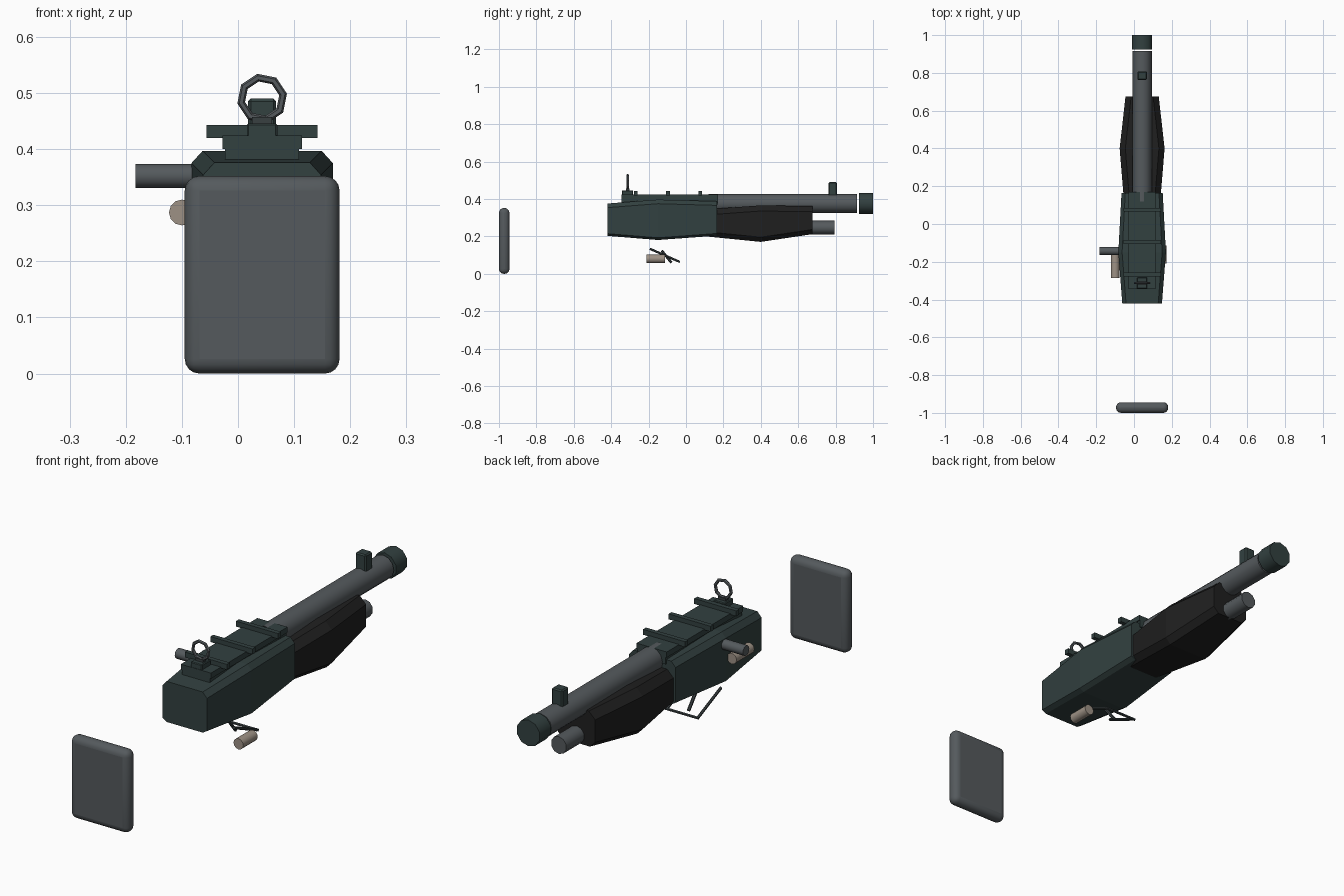
import bpy, bmesh, math
from mathutils import Vector

if "Cube" in bpy.data.objects:
    bpy.data.objects.remove(bpy.data.objects["Cube"])

CX = 0.043  # centre line of the body


def material(name, rgb):
    m = bpy.data.materials.new(name)
    m.diffuse_color = (*rgb, 1)
    m.use_nodes = True
    m.node_tree.nodes["Principled BSDF"].inputs["Base Color"].default_value = m.diffuse_color
    return m


GREEN = material("dark_green", (0.032, 0.052, 0.051))
STEEL = material("steel_grey", (0.090, 0.102, 0.110))
BLACK = material("grip_black", (0.014, 0.014, 0.014))
TAN = material("tan", (0.34, 0.285, 0.235))
DARK = material("dark_steel", (0.040, 0.050, 0.053))


def finish(name, bm, mat, smooth=False, bevel=0, segments=1):
    bmesh.ops.recalc_face_normals(bm, faces=bm.faces)
    me = bpy.data.meshes.new(name)
    bm.to_mesh(me)
    bm.free()
    me.materials.append(mat)
    ob = bpy.data.objects.new(name, me)
    bpy.context.collection.objects.link(ob)
    if bevel:
        b = ob.modifiers.new("bevel", "BEVEL")
        b.width, b.segments = bevel, segments
    if smooth:
        bpy.ops.object.select_all(action="DESELECT")
        ob.select_set(True)
        bpy.context.view_layer.objects.active = ob
        bpy.ops.object.shade_smooth_by_angle(angle=math.radians(50))
    return ob


def box(name, x, y, z, mat, **kw):
    """Box from (low, high) ranges."""
    bm = bmesh.new()
    bmesh.ops.create_cube(bm, size=1)
    for v in bm.verts:
        v.co = [sum(r) / 2 + c * (r[1] - r[0]) for r, c in zip((x, y, z), v.co)]
    return finish(name, bm, mat, **kw)


def tube(name, a, b, r, mat, sides=12, smooth=True, **kw):
    """Closed cylinder between two points."""
    a, b = Vector(a), Vector(b)
    bm = bmesh.new()
    bmesh.ops.create_cone(bm, cap_ends=True, segments=sides, radius1=r,
                          radius2=r, depth=(b - a).length)
    rot = (b - a).to_track_quat("Z", "Y")
    for v in bm.verts:
        v.co = rot @ v.co + (a + b) / 2
    return finish(name, bm, mat, smooth=smooth, **kw)


def loft(name, stations, chamfer, mat):
    """Chamfered box sections (y, half width, bottom, top) joined along y."""
    bm = bmesh.new()
    rings = []
    for y, w, lo, hi in stations:
        (bx, bz), (tx, tz) = chamfer
        half = [(w - bx, lo), (w, lo + bz), (w, hi - tz), (w - tx, hi)]
        pts = half + [(-x, z) for x, z in reversed(half)]
        rings.append([bm.verts.new((CX + x, y, z)) for x, z in pts])
    for r, s in zip(rings, rings[1:]):
        for i in range(8):
            j = (i + 1) % 8
            bm.faces.new((r[i], r[j], s[j], s[i]))
    bm.faces.new(rings[0])
    bm.faces.new(rings[-1])
    return finish(name, bm, mat)


# Butt plate
box("butt_plate", (-0.095, 0.181), (-1.0, -0.944), (0, 0.352), STEEL,
    bevel=0.026, segments=4, smooth=True)

# Receiver and handguard
loft("receiver", [(-0.42, 0.105, 0.203, 0.376), (-0.15, 0.126, 0.181, 0.397),
                  (0.165, 0.109, 0.204, 0.388)],
     ((0.02, 0.012), (0.02, 0.022)), GREEN)
loft("handguard", [(0.11, 0.095, 0.200, 0.345), (0.40, 0.119, 0.171, 0.366),
                   (0.675, 0.088, 0.212, 0.362)],
     ((0.025, 0.025), (0.03, 0.03)), BLACK)

# Top rail with cross bars
box("rail_base", (CX - 0.066, CX + 0.066), (-0.345, 0.17), (0.37, 0.402), GREEN)
box("rail_top", (CX - 0.071, CX + 0.071), (-0.345, 0.17), (0.400, 0.424), GREEN)
for i, y in enumerate((-0.268, -0.096, 0.076)):
    box(f"rail_bar_{i + 1}", (CX - 0.099, CX + 0.099), (y - 0.010, y + 0.010),
        (0.420, 0.443), GREEN)

# Barrel, muzzle and lower tube
tube("barrel", (CX, 0.12, 0.376), (CX, 0.915, 0.376), 0.051, STEEL, sides=12)
tube("muzzle_cap", (CX, 0.924, 0.377), (CX, 1.0, 0.377), 0.056, GREEN, sides=10)
tube("lower_tube", (CX, 0.55, 0.247), (CX, 0.795, 0.247), 0.037, STEEL, sides=10)

# Sights
box("front_sight", (CX - 0.025, CX + 0.025), (0.762, 0.808), (0.415, 0.490),
    GREEN, bevel=0.005)
box("rear_sight_base", (CX - 0.027, CX + 0.027), (-0.343, -0.283),
    (0.42, 0.446), GREEN, bevel=0.003)
box("rear_sight_stem", (CX - 0.018, CX + 0.018), (-0.322, -0.302),
    (0.44, 0.457), DARK)
bm = bmesh.new()
rows = []
for i in range(8):
    a = math.tau * (i + 0.25) / 8
    row = []
    for k in range(6):
        b = math.tau * k / 6
        r = 0.038 + 0.007 * math.cos(b)
        row.append(bm.verts.new((CX + r * math.cos(a), -0.312 + 0.007 * math.sin(b),
                                 0.490 + r * math.sin(a))))
    rows.append(row)
for i in range(8):
    for k in range(6):
        n, m = (i + 1) % 8, (k + 1) % 6
        bm.faces.new((rows[i][k], rows[n][k], rows[n][m], rows[i][m]))
finish("rear_sight_ring", bm, STEEL)

# Side handle and pins
tube("side_handle", (-0.183, -0.143, 0.352), (-0.06, -0.143, 0.352), 0.0215,
     STEEL, sides=12)
tube("left_pin", (-0.100, -0.285, 0.287), (-0.100, -0.165, 0.287), 0.023, TAN)
tube("right_pin", (0.149, -0.21, 0.080), (0.149, -0.113, 0.080), 0.023, TAN)

# Trigger and wire guard
for side, x in (("left", CX - 0.073), ("right", CX + 0.073)):
    tube(f"guard_{side}", (x, -0.193, 0.134), (x, -0.036, 0.065), 0.006, DARK, sides=6)
tube("guard_front", (CX - 0.077, -0.036, 0.065), (CX + 0.077, -0.036, 0.065),
     0.006, DARK, sides=6)
tube("trigger", (CX, -0.130, 0.124), (CX, -0.078, 0.060), 0.007, DARK, sides=6)
